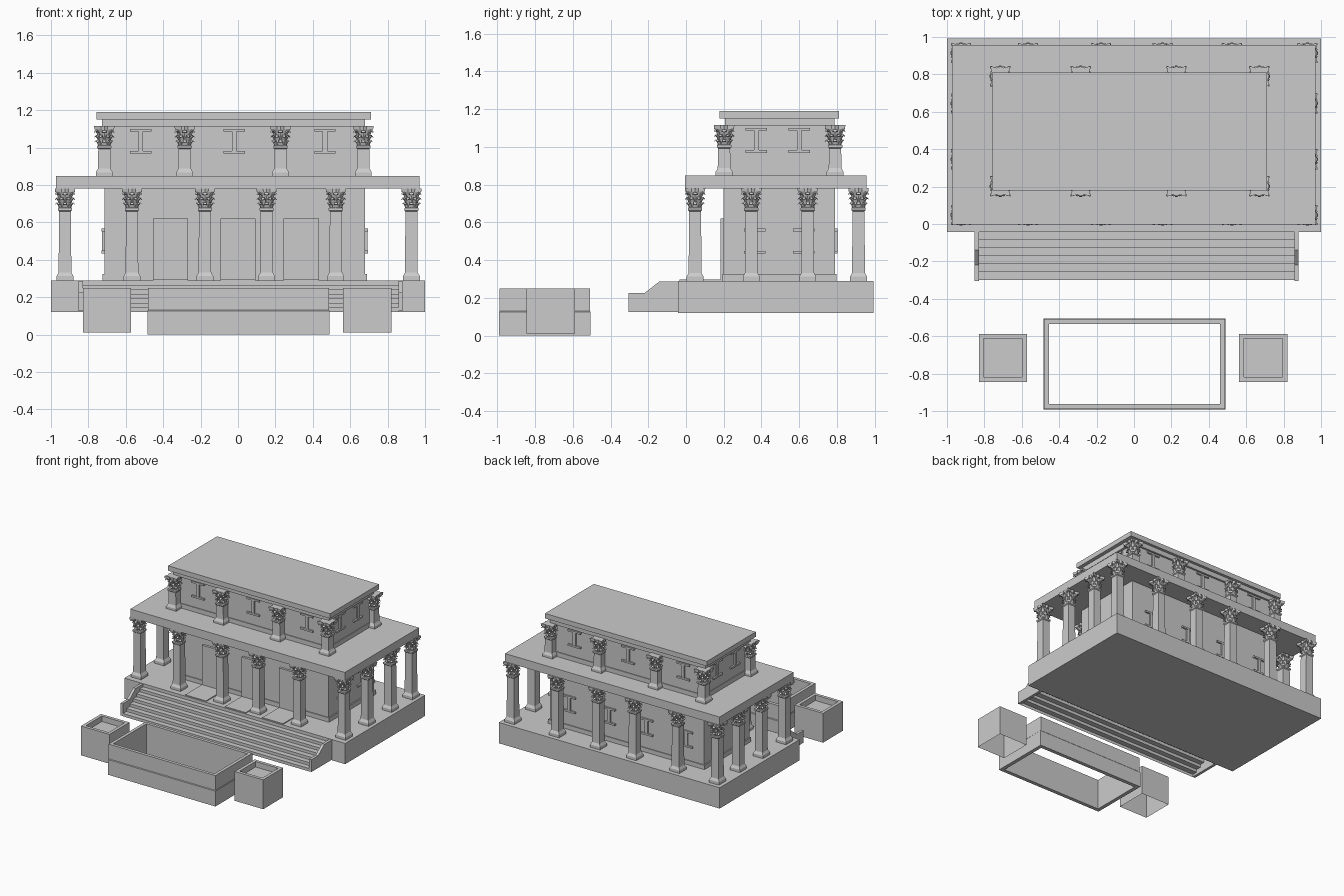
import bpy, bmesh, math
from mathutils import Vector

if "Cube" in bpy.data.objects:
    bpy.data.objects.remove(bpy.data.objects["Cube"])


def make(name, bm):
    bmesh.ops.recalc_face_normals(bm, faces=bm.faces)
    me = bpy.data.meshes.new(name)
    bm.to_mesh(me)
    bm.free()
    return place(name, me)


def place(name, me, loc=(0, 0, 0)):
    ob = bpy.data.objects.new(name, me)
    ob.location = loc
    bpy.context.collection.objects.link(ob)
    return ob


def add_box(bm, x0, x1, y0, y1, z0, z1):
    vs = bmesh.ops.create_cube(bm, size=1)['verts']
    for v in vs:
        v.co = Vector(((x0 + x1) / 2 + v.co.x * (x1 - x0),
                       (y0 + y1) / 2 + v.co.y * (y1 - y0),
                       (z0 + z1) / 2 + v.co.z * (z1 - z0)))


def box(name, *dims):
    bm = bmesh.new()
    add_box(bm, *dims)
    return make(name, bm)


def loft(bm, rings, caps=True):
    loops = [[bm.verts.new(p) for p in ring] for ring in rings]
    n = len(loops[0])
    for a, b in zip(loops, loops[1:]):
        for i in range(n):
            bm.faces.new((a[i], a[(i + 1) % n], b[(i + 1) % n], b[i]))
    if caps:
        bm.faces.new(loops[0][::-1])
        bm.faces.new(loops[-1])
    return loops


def rect(x0, x1, y0, y1, z):
    return [(x0, y0, z), (x1, y0, z), (x1, y1, z), (x0, y1, z)]


def square(r, z):
    return rect(-r, r, -r, r, z)


# Podium, halls and roof slabs
box("podium", -1, 1, -.042, .993, .12, .29)
box("lower_hall", -.715, .68, .2, .79, .29, .785)
box("lower_hall_skirting", -.725, .69, .193, .797, .29, .325)
box("lower_roof", -.973, .97, -.004, .956, .78, .848)
box("upper_hall", -.7, .66, .232, .772, .845, 1.13)
box("upper_hall_skirting", -.706, .666, .226, .778, .845, .885)
box("upper_cornice", -.727, .68, .207, .788, 1.11, 1.152)
box("upper_roof", -.757, .71, .178, .81, 1.15, 1.19)

# Doors with thin threshold slabs in front of them
for i, x in enumerate((-.36, 0, .338)):
    box(f"door_{i}", x - .094, x + .094, .182, .21, .29, .62)
    box(f"threshold_{i}", x - .094, x + .094, -.035, .19, .28, .297)

# Stairs as a folded sheet, between two shaped side walls
bm = bmesh.new()
steps, y, z = 7, -.3, .12
path = [(y, z)]
for i in range(steps):
    z += .168 / steps
    path.append((y, z))
    y += .258 / 6 if i < steps - 1 else 0
    path.append((y, z))
path = path[:-1]
rows = [(bm.verts.new((-.83, p, q)), bm.verts.new((.857, p, q))) for p, q in path]
for a, b in zip(rows, rows[1:]):
    bm.faces.new((a[0], a[1], b[1], b[0]))
make("stairs", bm)
cheek = [(-.305, .125), (-.305, .225), (-.22, .225), (-.14, .287), (-.04, .287), (-.04, .125)]
for side, x0, x1 in (("left", -.852, -.83), ("right", .857, .88)):
    bm = bmesh.new()
    loft(bm, [[(x, p, q) for p, q in cheek] for x in (x0, x1)])
    make(f"stair_wall_{side}", bm)


# Column mesh: square shaft with flared foot, leafy capital on top
def star(rc, rm, z):
    pts = []
    for i in range(16):
        a = i * math.pi / 8
        # corners reach far out, mid-sides carry a small bump
        r = (rm * 1.08, rm, rm * 1.0, None)[0 if i % 4 == 0 else 1]
        if i % 4 == 2:
            r = rc
        pts.append((r * math.cos(a), r * math.sin(a), z))
    return pts


def leaf(bm, a, r0, z0, reach, h, w):
    out = Vector((math.cos(a), math.sin(a), 0))
    side = Vector((-out.y, out.x, 0))
    prof = [(0, 0, 1), (.3, .6, 1.1), (.75, 1, .9), (1, .75, .5)]
    rings = []
    for d, k, s in prof:
        c = out * (r0 + d * reach) + Vector((0, 0, z0 + k * h))
        t = out * .003 + Vector((0, 0, -.003 if d > .5 else 0))
        rings.append([c - side * w * s - t, c + side * w * s - t,
                      c + side * w * s + t, c - side * w * s + t])
    loft(bm, rings)


def column_mesh(name, height):
    bm = bmesh.new()
    c = height - .112
    loft(bm, [square(r, z) for r, z in ((.045, 0), (.045, .022), (.034, .042),
                                        (.032, c - .012), (.038, c - .006), (.038, c + .006),
                                        (.03, c + .01))])
    loft(bm, [star(rc, rm, c + z) for rc, rm, z in (
        (.036, .032, .005), (.036, .032, .05), (.05, .038, .08), (.066, .042, .092))])
    loft(bm, [star(rc, rm, c + z) for rc, rm, z in ((.074, .046, .092), (.077, .049, .112))])
    for i in range(8):
        a = i * math.pi / 4
        leaf(bm, a, .03, c + .008, .021, .026, .010)
        leaf(bm, a + math.pi / 8, .03, c + .034, .024, .026, .009)
    for i in range(4):
        leaf(bm, (i + .5) * math.pi / 2, .036, c + .055, .034, .034, .009)
        leaf(bm, i * math.pi / 2, .03, c + .06, .024, .026, .012)
    bmesh.ops.recalc_face_normals(bm, faces=bm.faces)
    me = bpy.data.meshes.new(name)
    bm.to_mesh(me)
    bm.free()
    return me


lower = column_mesh("lower_column", .492)
xs, ys = (-.925, -.567, -.177, .153, .523, .927), (.048, .346, .645, .914)
for i, x in enumerate(xs):
    for j, y in enumerate(ys):
        if i in (0, 5) or j in (0, 3):
            place(f"lower_column_{i}_{j}", lower, (x, y, .29))
upper = column_mesh("upper_column", .27)
for i, x in enumerate((-.715, -.285, .227, .67)):
    for j, y in enumerate((.202, .79)):
        place(f"upper_column_{i}_{j}", upper, (x, y, .845))


# Windows: sill, lintel and mullion standing out of the wall
def window(name, x, y, z, along_x):
    bm = bmesh.new()
    for w, z0, z1, d in ((.057, -.066, -.052, .014), (.057, .052, .066, .014),
                         (.013, -.052, .052, .012)):
        dx, dy = (w, d) if along_x else (d, w)
        add_box(bm, x - dx, x + dx, y - dy, y + dy, z + z0, z + z1)
    make(name, bm)


for i, x in enumerate((-.52, -.02, .465)):
    for end, y in (("front", .232), ("back", .772)):
        window(f"upper_window_{end}_{i}", x, y, 1.034, True)
for end, xu, xl in (("left", -.7, -.715), ("right", .66, .68)):
    for i, (yu, yl) in enumerate(((.373, .365), (.6, .625))):
        window(f"upper_window_{end}_{i}", xu, yu, 1.034, False)
        window(f"lower_window_{end}_{i}", xl, yl, .5, False)
for i, x in enumerate((-.56, -.2, .14, .5)):
    window(f"lower_window_back_{i}", x, .79, .5, True)

# Long open basin in front, with a slightly wider lower course
x0, x1, y0, y1 = -.485, .49, -.992, -.505
bm = bmesh.new()
loops = loft(bm, [rect(x0 + o, x1 - o, y0 + o, y1 - o, z) for o, z in (
    (0, 0), (0, .125), (.004, .13), (.004, .25), (.03, .25), (.03, 0))], caps=False)
for i in range(4):
    j = (i + 1) % 4
    bm.faces.new((loops[0][i], loops[0][j], loops[-1][j], loops[-1][i]))
make("long_basin", bm)

# Square planters either side, hollow underneath
for side, x0, x1 in (("left", -.83, -.572), ("right", .562, .82)):
    bm = bmesh.new()
    loops = loft(bm, [rect(x0 + o, x1 - o, -.845 + o, -.587 - o, z) for o, z in (
        (0, .01), (0, .25), (.026, .25), (.026, .205))], caps=False)
    bm.faces.new(loops[-1])
    make(f"planter_{side}", bm)
